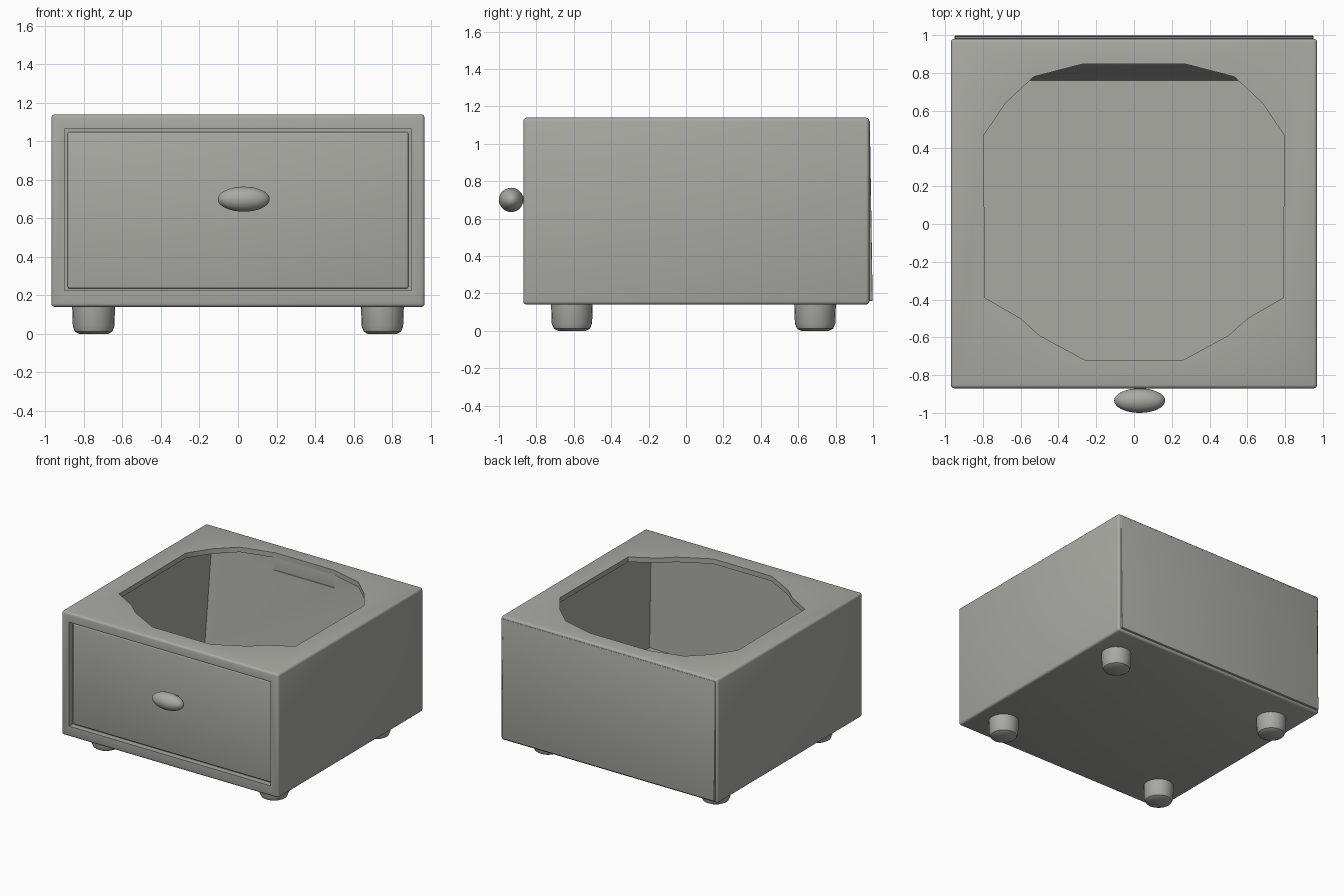
import bpy, bmesh, math

if "Cube" in bpy.data.objects:
    bpy.data.objects.remove(bpy.data.objects["Cube"])

grey = bpy.data.materials.new("warm grey")
grey.diffuse_color = (0.4, 0.4, 0.37, 1)
grey.use_nodes = True
grey.node_tree.nodes["Principled BSDF"].inputs["Base Color"].default_value = grey.diffuse_color


def finish(name, bm, smooth=True):
    bmesh.ops.recalc_face_normals(bm, faces=bm.faces)
    me = bpy.data.meshes.new(name)
    bm.to_mesh(me)
    bm.free()
    ob = bpy.data.objects.new(name, me)
    bpy.context.collection.objects.link(ob)
    me.materials.append(grey)
    if smooth:
        bpy.ops.object.select_all(action='DESELECT')
        ob.select_set(True)
        bpy.context.view_layer.objects.active = ob
        bpy.ops.object.shade_smooth_by_angle(angle=math.radians(35))
    return ob


def loft(name, low, high, z0, z1, bevel=0.0, smooth=False):
    """Closed solid between two outlines with the same point count."""
    bm = bmesh.new()
    a = [bm.verts.new((x, y, z0)) for x, y in low]
    b = [bm.verts.new((x, y, z1)) for x, y in high]
    n = len(a)
    bm.faces.new(a[::-1])
    bm.faces.new(b)
    for i in range(n):
        j = (i + 1) % n
        bm.faces.new((a[i], a[j], b[j], b[i]))
    if bevel:
        bmesh.ops.bevel(bm, geom=list(bm.edges), offset=bevel, segments=3,
                        profile=0.5, affect='EDGES')
    return finish(name, bm, smooth)


def rect(x0, x1, y0, y1):
    return [(x0, y0), (x1, y0), (x1, y1), (x0, y1)]


# Cabinet shell
body_outline = rect(-0.97, 0.97, -0.87, 0.98)
body = loft("cabinet_shell", body_outline, body_outline, 0.14, 1.14, 0.018)

# Cutters: tapered interior, faceted top opening, front recess
interior = loft("interior_cutter", rect(-0.83, 0.83, -0.72, 0.76),
                rect(-0.83, 0.83, -0.74, 0.855), 0.27, 1.10)
half = [(0.26, -0.72), (0.50, -0.59), (0.60, -0.50), (0.79, -0.39),
        (0.795, 0.47), (0.68, 0.64), (0.53, 0.78), (0.26, 0.85)]
opening_pts = half + [(-x, y) for x, y in reversed(half)]
opening = loft("opening_cutter", opening_pts, opening_pts, 1.0, 1.3)
front = rect(-0.90, 0.90, -1.0, -0.825)
recess = loft("front_recess_cutter", front, front, 0.225, 1.065)

bpy.context.view_layer.objects.active = body
for cutter in (interior, opening, recess):
    cutter.hide_render = True
    m = body.modifiers.new("cut", 'BOOLEAN')
    m.operation = 'DIFFERENCE'
    m.solver = 'EXACT'
    m.object = cutter
    bpy.ops.object.modifier_apply(modifier=m.name)
    bpy.data.objects.remove(cutter, do_unlink=True)
bpy.ops.object.select_all(action='DESELECT')
body.select_set(True)
bpy.ops.object.shade_smooth_by_angle(angle=math.radians(35))

# Drawer front set into the frame
panel = rect(-0.885, 0.885, -0.845, -0.80)
loft("drawer_front", panel, panel, 0.235, 1.05, 0.012, True)

# Back panel, leaning slightly outward at the bottom
loft("back_panel", rect(-0.95, 0.95, 0.95, 0.998),
     rect(-0.95, 0.95, 0.95, 0.983), 0.16, 1.12, 0.004, True)

# Oval knob and its stem
bm = bmesh.new()
bmesh.ops.create_uvsphere(bm, u_segments=32, v_segments=16, radius=1)
for v in bm.verts:
    v.co = (0.03 + v.co.x * 0.135, -0.935 + v.co.y * 0.065, 0.70 + v.co.z * 0.065)
finish("drawer_knob", bm)
stem = rect(0.0, 0.06, -0.90, -0.83)
loft("knob_stem", stem, stem, 0.68, 0.72)

# Four round feet with softened bottom edges
for sx, xn in ((-1, "left"), (1, "right")):
    for y, yn in ((-0.61, "front"), (0.69, "back")):
        bm = bmesh.new()
        rings = []
        for r, z in ((0.075, 0.0), (0.097, 0.012), (0.108, 0.04), (0.112, 0.16)):
            rings.append([bm.verts.new((sx * 0.75 + r * math.cos(t * math.tau / 24),
                                        y + r * math.sin(t * math.tau / 24), z))
                          for t in range(24)])
        for a, b in zip(rings, rings[1:]):
            for i in range(24):
                j = (i + 1) % 24
                bm.faces.new((a[i], a[j], b[j], b[i]))
        bm.faces.new(rings[0][::-1])
        bm.faces.new(rings[-1])
        finish(f"{yn}_{xn}_foot", bm)
